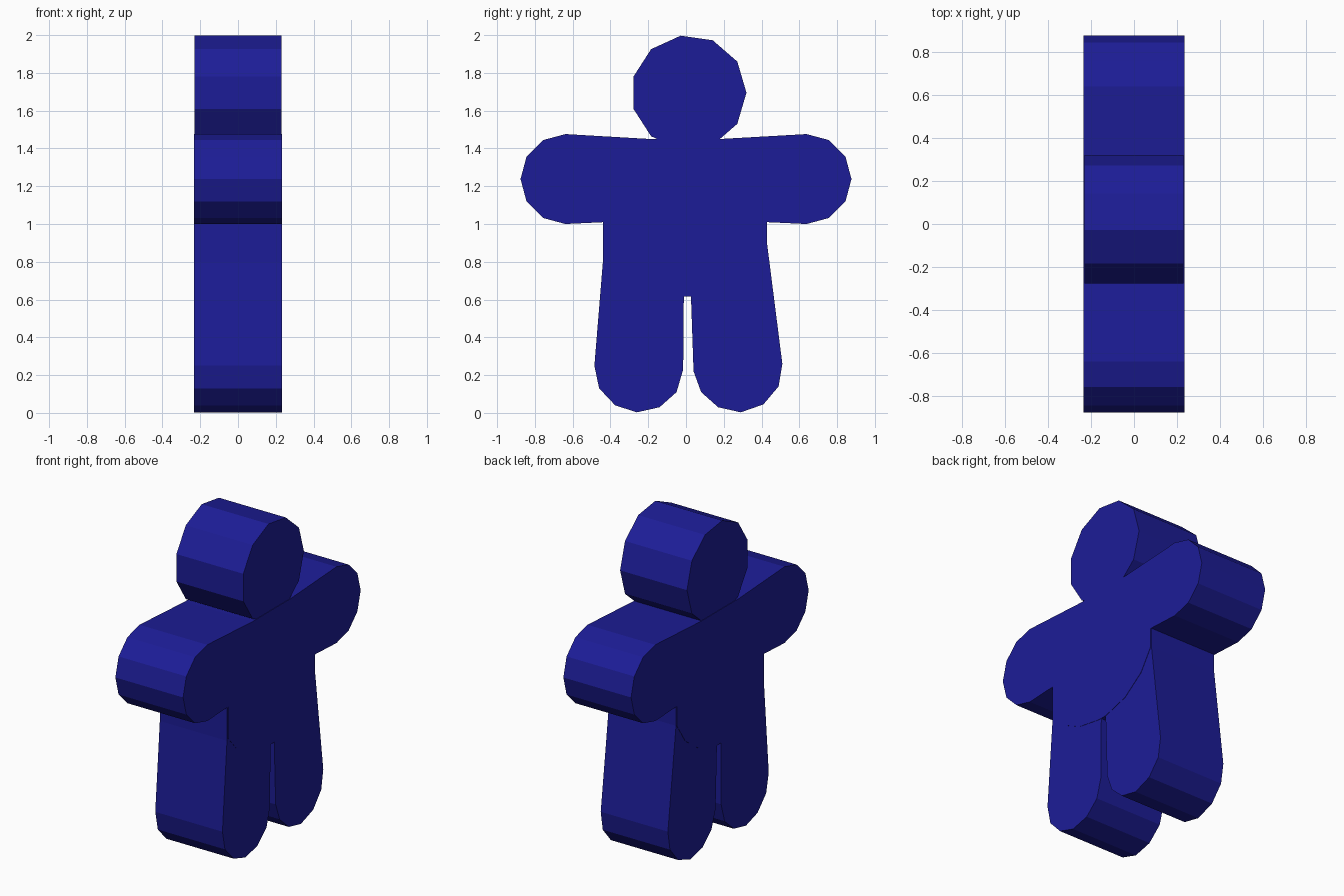
import bpy, bmesh
from math import cos, sin, radians

if "Cube" in bpy.data.objects:
    bpy.data.objects.remove(bpy.data.objects["Cube"])

blue = bpy.data.materials.new("dark_blue")
blue.diffuse_color = (0.012, 0.012, 0.31, 1)
blue.use_nodes = True
blue.node_tree.nodes["Principled BSDF"].inputs["Base Color"].default_value = blue.diffuse_color


def slab(name, outline, half):
    """Extrude a (y, z) outline along x, from -half to +half."""
    bm = bmesh.new()
    face = bm.faces.new([bm.verts.new((-half, y, z)) for y, z in outline])
    ext = bmesh.ops.extrude_face_region(bm, geom=[face])
    moved = [v for v in ext["geom"] if isinstance(v, bmesh.types.BMVert)]
    bmesh.ops.translate(bm, verts=moved, vec=(2 * half, 0, 0))
    bmesh.ops.recalc_face_normals(bm, faces=bm.faces)
    mesh = bpy.data.meshes.new(name)
    bm.to_mesh(mesh)
    bm.free()
    mesh.materials.append(blue)
    obj = bpy.data.objects.new(name, mesh)
    bpy.context.collection.objects.link(obj)
    return obj


def arc(cy, cz, r, start, step, count):
    return [(cy + r * cos(radians(start + i * step)),
             cz + r * sin(radians(start + i * step))) for i in range(count)]


# Head: eleven-sided disc
slab("head", arc(0.015, 1.695, 0.305, 0, 360 / 11, 11), 0.231)

# Torso and arms: rounded hands joined by a curved belly
right_hand = arc(0.638, 1.238, 0.238, -90, 30, 7)
left_hand = arc(-0.638, 1.238, 0.238, 90, 30, 7)
belly = [(-0.43, 1.01), (-0.43, 0.81), (-0.35, 0.72), (-0.2, 0.645), (-0.03, 0.615),
         (0.03, 0.615), (0.2, 0.66), (0.34, 0.76), (0.425, 0.89), (0.425, 1.01)]
slab("torso_and_arms",
     right_hand + [(0.18, 1.45), (-0.19, 1.45)] + left_hand + belly, 0.234)

# Legs: tapered slabs with rounded feet
slab("left_leg", [(-0.44, 1.05), (-0.44, 0.8), (-0.485, 0.25), (-0.46, 0.13),
                  (-0.375, 0.04), (-0.26, 0.003), (-0.14, 0.03), (-0.05, 0.11),
                  (-0.015, 0.23), (-0.01, 0.8), (-0.1, 1.05)], 0.232)
slab("right_leg", [(0.43, 1.05), (0.43, 0.89), (0.51, 0.26), (0.49, 0.14),
                   (0.41, 0.045), (0.29, 0.003), (0.17, 0.03), (0.08, 0.11),
                   (0.04, 0.22), (0.02, 0.8), (0.1, 1.05)], 0.232)
